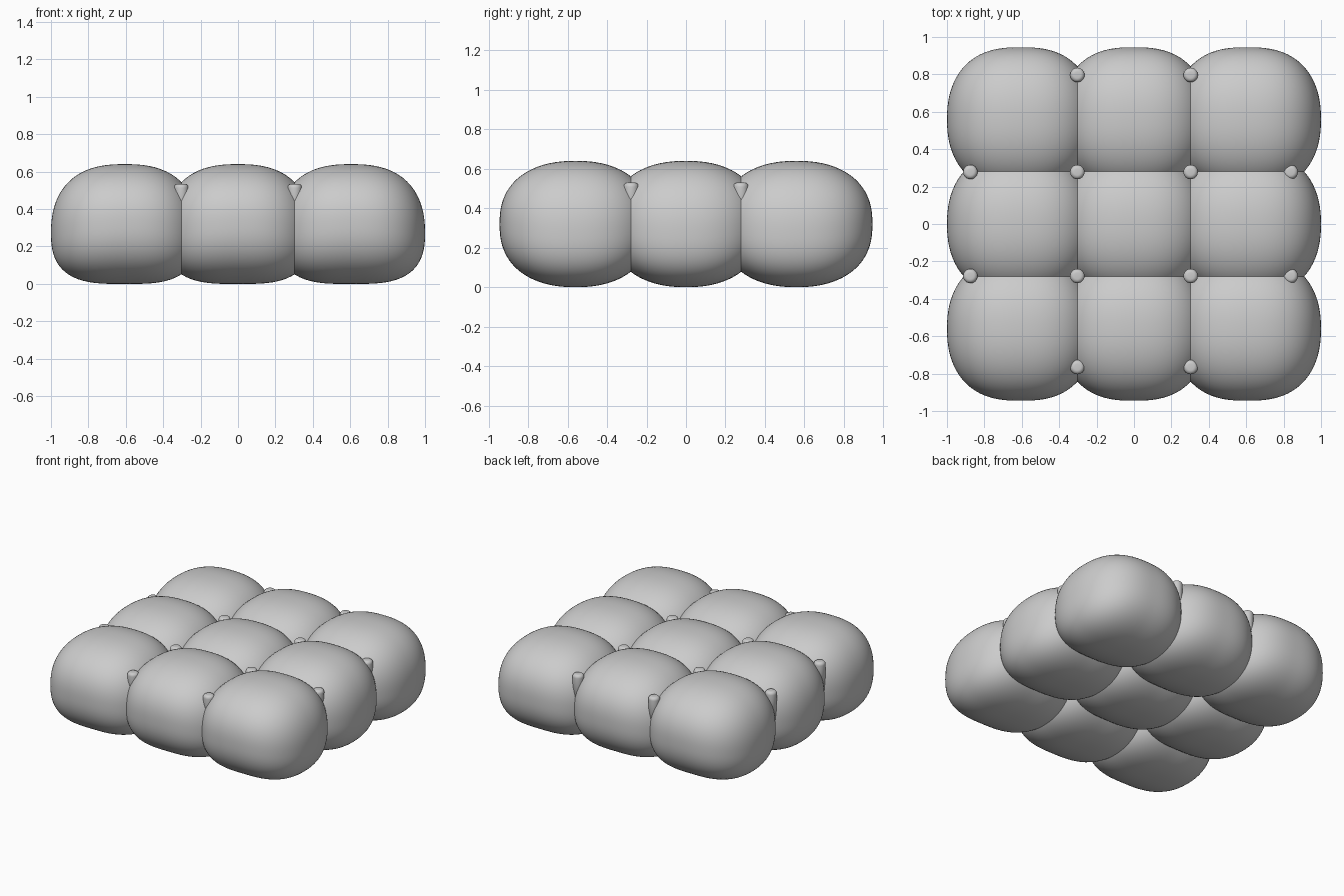
import bpy, bmesh
from mathutils import Matrix

if "Cube" in bpy.data.objects:
    bpy.data.objects.remove(bpy.data.objects["Cube"])

RX, RY, RZ = 0.395, 0.385, 0.32      # bun half sizes
PX, PY = 0.605, 0.56                 # grid pitch


def add(name, mesh, loc):
    ob = bpy.data.objects.new(name, mesh)
    ob.location = loc
    bpy.context.collection.objects.link(ob)
    return ob


def bulge(d):
    """Push a unit direction out onto a puffy rounded-box surface."""
    lo, hi = 0.5, 2.0
    for _ in range(26):
        t = (lo + hi) / 2
        f = abs(d.x * t) ** 2.6 + abs(d.y * t) ** 2.25 + abs(d.z * t) ** 2.4
        lo, hi = (t, hi) if f < 1 else (lo, t)
    return d * lo


# bun: puffy pillow, sagging slightly toward its x ends
bm = bmesh.new()
bmesh.ops.create_icosphere(bm, subdivisions=5, radius=1)
for v in bm.verts:
    p = bulge(v.co.normalized())
    sag = 0.05 * p.x ** 2 * (1 - 0.6 * max(p.z, 0))
    v.co = (p.x * RX, p.y * RY, p.z * RZ - sag)
for f in bm.faces:
    f.smooth = True
bun = bpy.data.meshes.new("bun")
bm.to_mesh(bun)
bm.free()

for i in (-1, 0, 1):
    for j in (-1, 0, 1):
        add("bun", bun, (i * PX, j * PY, RZ))

# pin: round peg with a softened top, standing in the creases
bm = bmesh.new()
bmesh.ops.create_cone(bm, cap_ends=True, segments=24, radius1=0.034, radius2=0.039,
                      depth=0.3, matrix=Matrix.Translation((0, 0, -0.15)))
rim = [e for e in bm.edges if all(v.co.z > -0.01 for v in e.verts)]
bmesh.ops.bevel(bm, geom=rim, offset=0.022, segments=5, profile=0.5, affect='EDGES')
for f in bm.faces:
    f.smooth = True
pin = bpy.data.meshes.new("pin")
bm.to_mesh(pin)
bm.free()

SX, SY = 0.303, 0.278                # crease positions
for sx in (-SX, SX):
    for y in (-0.765, -SY, SY, 0.797):
        add("pin", pin, (sx, y, 0.535))
for sy in (-SY, SY):
    for x in (-0.875, 0.838):
        add("pin", pin, (x, sy, 0.53))
